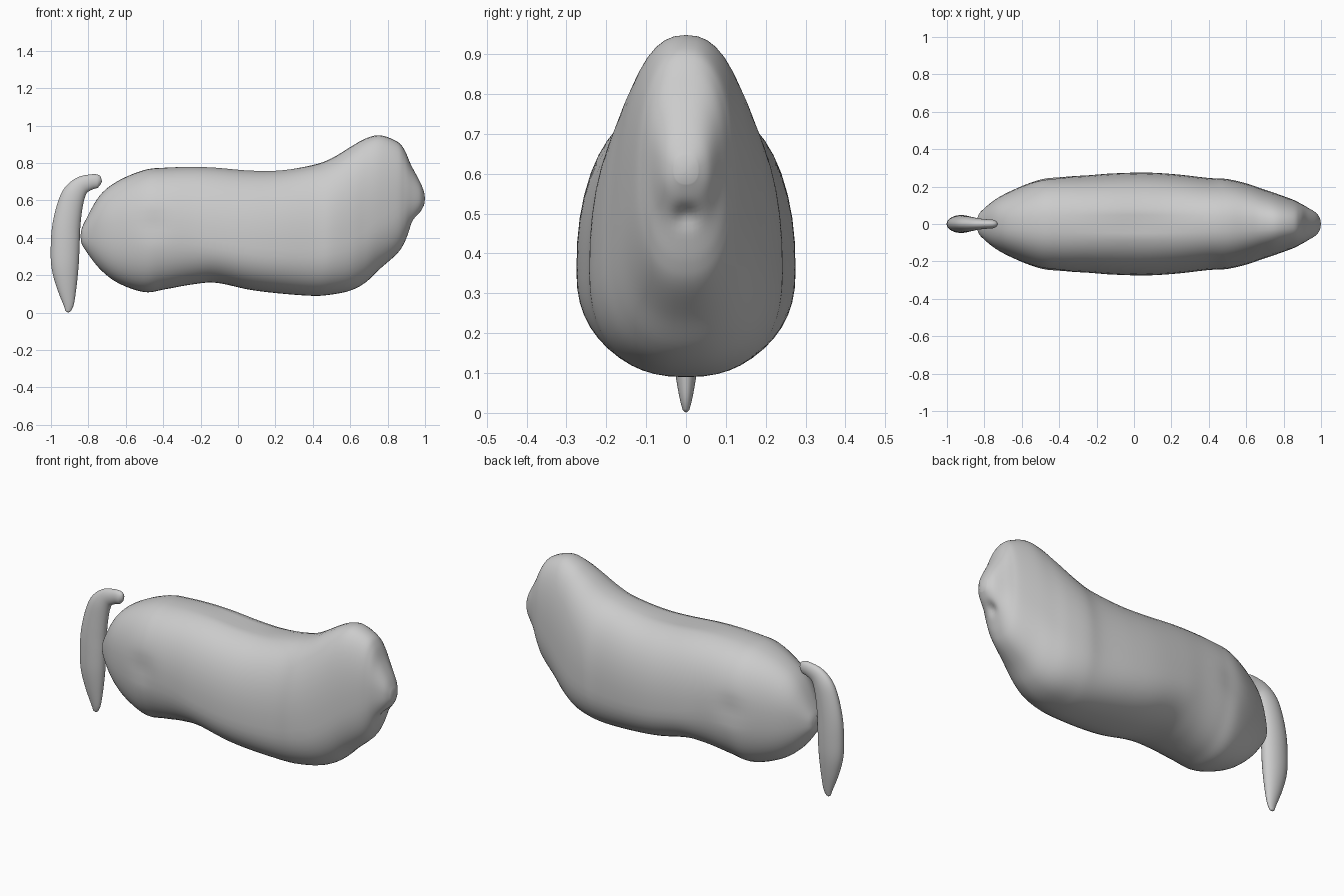
import bpy
import bmesh
import math
from mathutils import Vector

SEGMENTS = 48
STEPS = 6

default_cube = bpy.data.objects.get("Cube")
if default_cube:
    bpy.data.objects.remove(default_cube, do_unlink=True)

# One plain grey material
grey = bpy.data.materials.new("plain grey")
grey.use_nodes = True
grey_colour = (0.6, 0.6, 0.6, 1)
grey.diffuse_color = grey_colour
grey.node_tree.nodes["Principled BSDF"].inputs["Base Color"].default_value = grey_colour


def smooth_stations(stations):
    """Refine a list of stations with a Catmull-Rom spline."""
    points = [Vector(station) for station in stations]
    refined = []
    for i in range(len(points) - 1):
        before = points[max(i - 1, 0)]
        start, end = points[i], points[i + 1]
        after = points[min(i + 2, len(points) - 1)]
        for step in range(STEPS):
            t = step / STEPS
            refined.append(0.5 * (2 * start + (end - before) * t
                                  + (2 * before - 5 * start + 4 * end - after) * t ** 2
                                  + (3 * start - before - 3 * end + after) * t ** 3))
    refined.append(points[-1])
    return refined


def rounded_power(value, power):
    return math.copysign(abs(value) ** power, value)


def loft(name, rings, start_tip, end_tip):
    """Skin closed rings and close both ends with a fan."""
    bm = bmesh.new()
    loops = [[bm.verts.new(point) for point in ring] for ring in rings]
    for ring, following in zip(loops, loops[1:]):
        for i in range(SEGMENTS):
            j = (i + 1) % SEGMENTS
            bm.faces.new((ring[i], ring[j], following[j], following[i]))
    for ring, tip in ((loops[0], start_tip), (loops[-1], end_tip)):
        pole = bm.verts.new(tip)
        for i in range(SEGMENTS):
            bm.faces.new((ring[i], ring[(i + 1) % SEGMENTS], pole))
    bmesh.ops.recalc_face_normals(bm, faces=bm.faces)
    for face in bm.faces:
        face.smooth = True
    mesh = bpy.data.meshes.new(name)
    bm.to_mesh(mesh)
    bm.free()
    mesh.materials.append(grey)
    obj = bpy.data.objects.new(name, mesh)
    bpy.context.collection.objects.link(obj)
    return obj


def dent(obj, centre, reach, push):
    """Push nearby vertices with a soft falloff, the same on both sides."""
    for vertex in obj.data.vertices:
        side = math.copysign(1, vertex.co.y)
        offset = Vector((vertex.co.x, abs(vertex.co.y), vertex.co.z)) - Vector(centre)
        distance = sum((d / r) ** 2 for d, r in zip(offset, reach))
        move = Vector(push) * math.exp(-distance)
        vertex.co += Vector((move.x, move.y * side, move.z))


# Body stations: x, top, bottom, half width, height share of the widest point
body_stations = [
    (-0.838, 0.44, 0.375, 0.03, 0.5),
    (-0.82, 0.485, 0.34, 0.065, 0.5),
    (-0.74, 0.625, 0.235, 0.132, 0.5),
    (-0.64, 0.705, 0.158, 0.185, 0.5),
    (-0.5, 0.763, 0.11, 0.24, 0.5),
    (-0.39, 0.776, 0.125, 0.253, 0.48),
    (-0.25, 0.782, 0.15, 0.26, 0.42),
    (-0.12, 0.778, 0.16, 0.27, 0.36),
    (0.06, 0.763, 0.123, 0.275, 0.36),
    (0.22, 0.763, 0.103, 0.266, 0.36),
    (0.4, 0.79, 0.09, 0.246, 0.36),
    (0.5, 0.825, 0.097, 0.24, 0.36),
    (0.6, 0.885, 0.118, 0.217, 0.35),
    (0.68, 0.93, 0.16, 0.19, 0.36),
    (0.76, 0.948, 0.235, 0.163, 0.38),
    (0.85, 0.915, 0.315, 0.13, 0.42),
    (0.89, 0.87, 0.375, 0.11, 0.45),
    (0.925, 0.79, 0.46, 0.09, 0.5),
    (0.973, 0.7, 0.535, 0.06, 0.5),
    (0.995, 0.645, 0.575, 0.03, 0.5),
]
body_rings = []
for x, top, bottom, width, share in smooth_stations(body_stations):
    middle = bottom + share * (top - bottom)
    ring = []
    for i in range(SEGMENTS):
        angle = math.tau * i / SEGMENTS
        y = width * rounded_power(math.cos(angle), 0.85)
        rise = rounded_power(math.sin(angle), 0.85)
        ring.append((x, y, middle + rise * ((top - middle) if rise > 0 else (middle - bottom))))
    body_rings.append(ring)
body = loft("body", body_rings, (-0.842, 0, 0.41), (1, 0, 0.61))

# Back groove, flank hollow and mouth hollow
dent(body, (0, 0, 0.77), (0.25, 0.025, 0.1), (0, 0, -0.012))
dent(body, (-0.45, 0.25, 0.47), (0.08, 0.1, 0.06), (0, -0.012, 0))
dent(body, (0.95, 0, 0.49), (0.04, 0.03, 0.03), (-0.02, 0, 0.005))

# Tail stations: x, z, radius
tail_stations = [
    (-0.909, 0.008, 0.014),
    (-0.906, 0.05, 0.03),
    (-0.917, 0.15, 0.056),
    (-0.925, 0.25, 0.073),
    (-0.924, 0.36, 0.077),
    (-0.918, 0.46, 0.075),
    (-0.901, 0.56, 0.069),
    (-0.878, 0.63, 0.062),
    (-0.84, 0.677, 0.05),
    (-0.79, 0.698, 0.041),
    (-0.752, 0.703, 0.036),
    (-0.735, 0.702, 0.022),
]
tail_path = smooth_stations(tail_stations)
tail_rings = []
for index, (x, z, radius) in enumerate(tail_path):
    ahead = tail_path[min(index + 1, len(tail_path) - 1)]
    behind = tail_path[max(index - 1, 0)]
    across = Vector((ahead.y - behind.y, 0, behind.x - ahead.x)).normalized()
    ring = []
    for i in range(SEGMENTS):
        angle = math.tau * i / SEGMENTS
        side = Vector((0, 0.62 * radius * math.sin(angle), 0))
        ring.append(Vector((x, 0, z)) + across * radius * math.cos(angle) + side)
    tail_rings.append(ring)
loft("tail", tail_rings, (-0.909, 0, 0), (-0.727, 0, 0.702))
